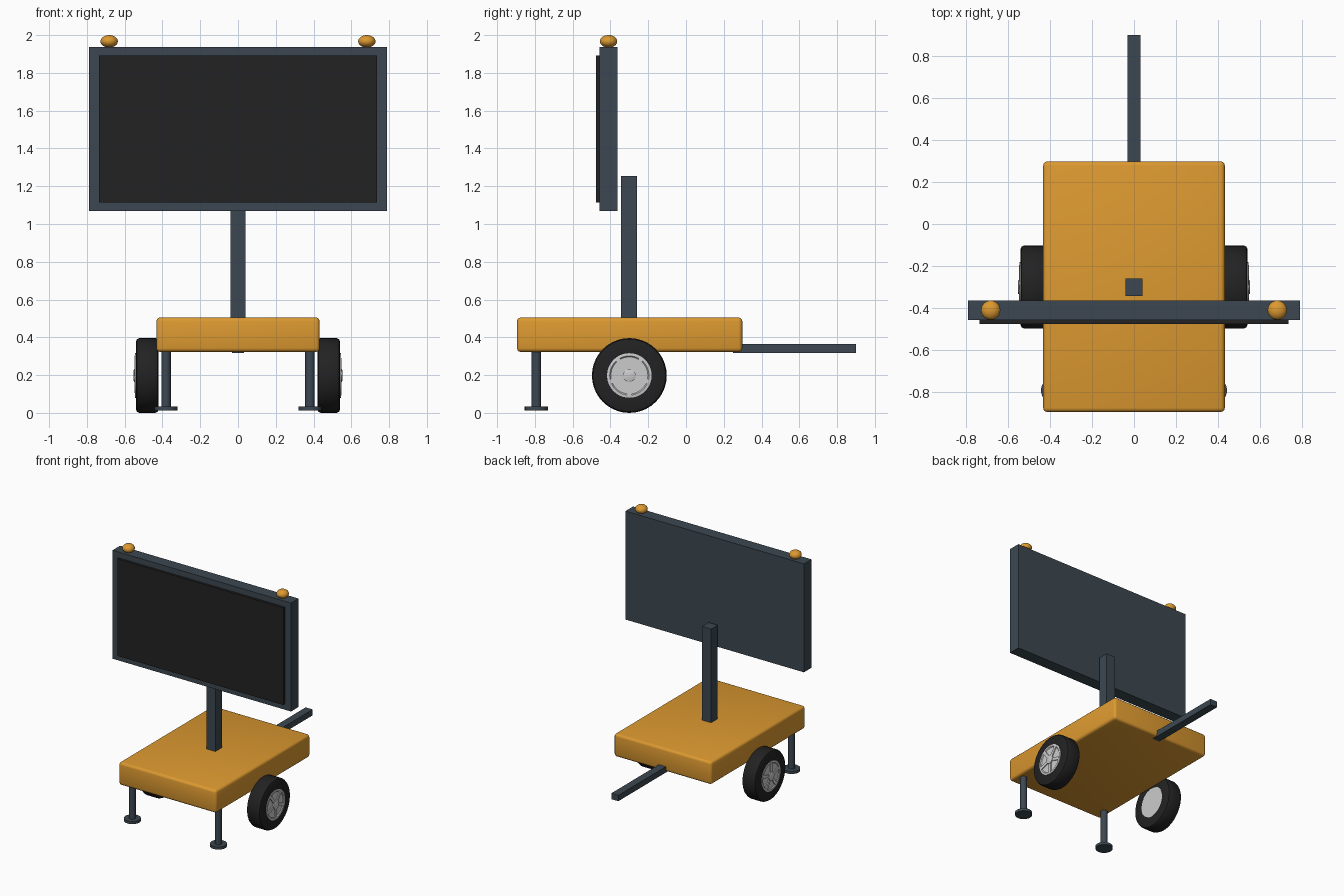
import bpy, bmesh, math
from mathutils import Matrix, Vector

cube = bpy.data.objects.get("Cube")
if cube:
    bpy.data.objects.remove(cube, do_unlink=True)


def material(name, r, g, b):
    m = bpy.data.materials.new(name)
    m.use_nodes = True
    m.diffuse_color = (r, g, b, 1)
    m.node_tree.nodes["Principled BSDF"].inputs["Base Color"].default_value = (r, g, b, 1)
    return m


ORANGE = material("safety orange", 0.72, 0.32, 0.03)
SLATE = material("slate steel", 0.045, 0.064, 0.083)
BLACK = material("black", 0.016, 0.016, 0.016)
SILVER = material("silver", 0.6, 0.6, 0.6)


def finish(bm, name, mat, smooth=False):
    bmesh.ops.recalc_face_normals(bm, faces=bm.faces)
    mesh = bpy.data.meshes.new(name)
    bm.to_mesh(mesh)
    bm.free()
    mesh.materials.append(mat)
    obj = bpy.data.objects.new(name, mesh)
    bpy.context.collection.objects.link(obj)
    if smooth:
        bpy.ops.object.select_all(action="DESELECT")
        obj.select_set(True)
        bpy.context.view_layer.objects.active = obj
        bpy.ops.object.shade_smooth_by_angle(angle=math.radians(35))
    return obj


def box(name, mat, low, high, bevel=0):
    low, high = Vector(low), Vector(high)
    bm = bmesh.new()
    bmesh.ops.create_cube(bm, size=1, matrix=Matrix.Translation((low + high) / 2)
                          @ Matrix.Diagonal((*(high - low), 1)))
    if bevel:
        bmesh.ops.bevel(bm, geom=bm.edges[:], offset=bevel, segments=3,
                        profile=0.5, affect="EDGES")
    return finish(bm, name, mat, bool(bevel))


def lathe(name, mat, profile, origin, turn=Matrix(), steps=40):
    """Revolve (radius, height) points about the local z axis."""
    bm = bmesh.new()
    verts = [bm.verts.new((r, 0, h)) for r, h in profile]
    edges = [bm.edges.new(pair) for pair in zip(verts, verts[1:])]
    bmesh.ops.spin(bm, geom=verts + edges, axis=(0, 0, 1), cent=(0, 0, 0),
                   angle=math.tau, steps=steps)
    bmesh.ops.remove_doubles(bm, verts=bm.verts, dist=0.0001)
    bm.transform(Matrix.Translation(origin) @ turn)
    return finish(bm, name, mat, True)


# Trailer body, mast and tow bar
box("trailer_body", ORANGE, (-0.432, -0.895, 0.323), (0.432, 0.298, 0.505), 0.02)
box("mast", SLATE, (-0.04, -0.343, 0.45), (0.04, -0.26, 1.255))
box("tow_bar", SLATE, (-0.031, 0.25, 0.318), (0.031, 0.9, 0.365))

# Sign board
box("sign_frame", SLATE, (-0.79, -0.458, 1.07), (0.79, -0.363, 1.938))
box("sign_screen", BLACK, (-0.735, -0.477, 1.115), (0.735, -0.45, 1.892))

# Outlines of the turned parts
TYRE = [(0.115, -0.06), (0.18, -0.06), (0.192, -0.055), (0.198, -0.043),
        (0.198, 0.043), (0.192, 0.055), (0.18, 0.06), (0.115, 0.06)]
RIM = [(0, -0.06), (0.118, -0.06), (0.118, 0.064), (0.104, 0.066),
       (0.098, 0.06), (0, 0.06)]
HUB = [(0, 0.05), (0.034, 0.05), (0.034, 0.07), (0.028, 0.073), (0, 0.073)]
LEG = [(0, 0.02), (0.025, 0.02), (0.025, 0.34), (0, 0.34)]
FOOT = [(0, 0.012), (0.062, 0.012), (0.062, 0.033), (0, 0.033)]

for side, label in ((1, "left"), (-1, "right")):
    # Wheel: local z points outwards
    turn = Matrix.Rotation(side * math.pi / 2, 4, "Y")
    centre = Vector((side * 0.48, -0.3, 0.198))
    lathe(label + "_tyre", BLACK, TYRE, centre, turn)
    lathe(label + "_rim", SILVER, RIM, centre, turn)
    lathe(label + "_hub", SILVER, HUB, centre, turn, 20)
    for i in range(5):
        spoke = box(f"{label}_spoke_{i + 1}", SILVER, (0.02, -0.012, 0.05), (0.106, 0.012, 0.067))
        spoke.matrix_world = (Matrix.Translation(centre) @ turn
                              @ Matrix.Rotation(i * math.tau / 5, 4, "Z"))

    # Stabiliser leg with foot pad
    base = (side * 0.381, -0.792, 0)
    lathe(label + "_leg", SLATE, LEG, base, steps=20)
    lathe(label + "_foot", SLATE, FOOT, base, steps=24)

    # Warning lamp
    bm = bmesh.new()
    bmesh.ops.create_uvsphere(bm, u_segments=24, v_segments=14, radius=1,
                              matrix=Matrix.Translation((side * 0.682, -0.41, 1.967))
                              @ Matrix.Diagonal((0.046, 0.046, 0.033, 1)))
    finish(bm, label + "_lamp", ORANGE, True)
